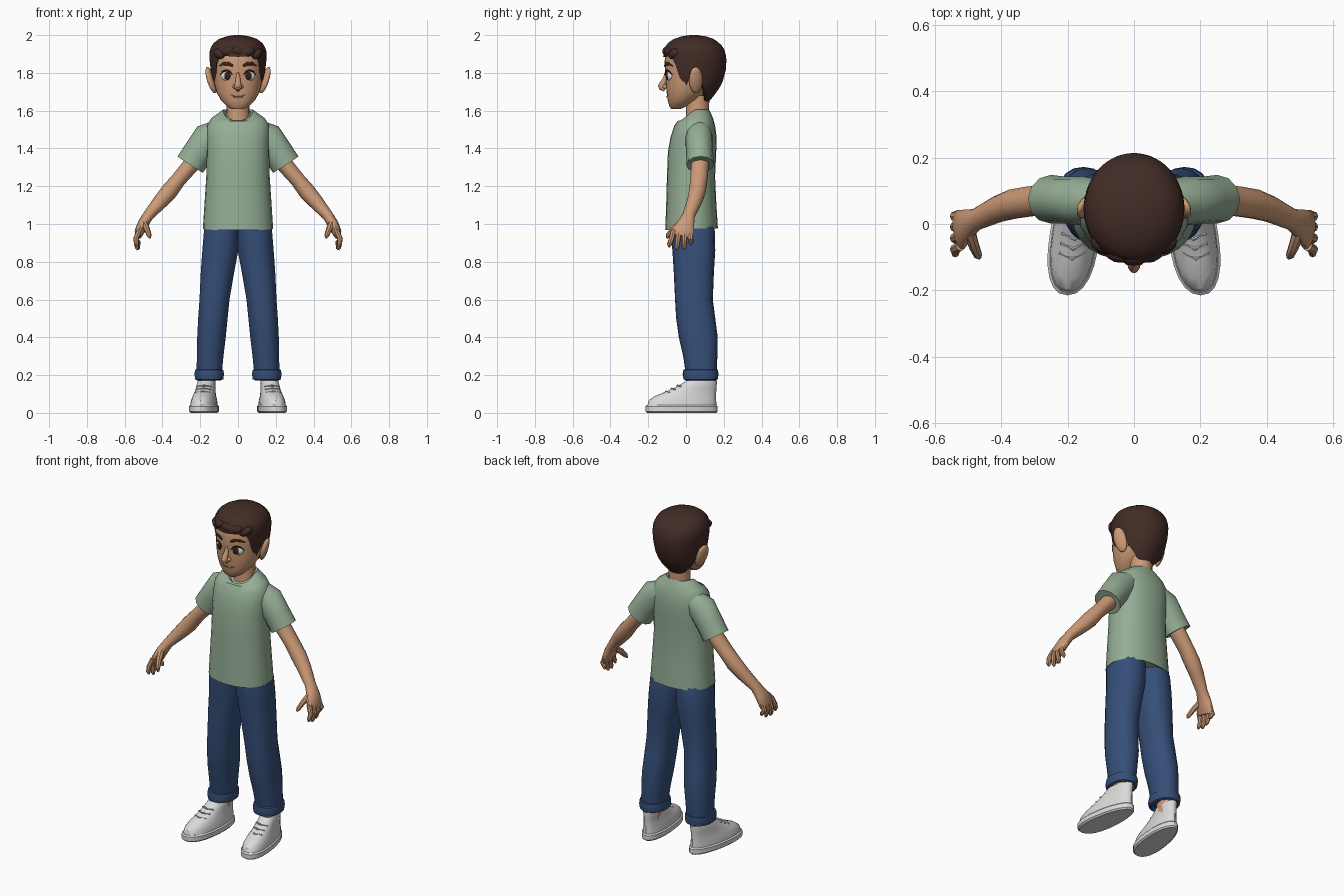
import bpy, bmesh, math
from mathutils import Vector, Matrix, Euler

COLORS = {
    "skin": (0.60, 0.32, 0.18), "hair_brown": (0.055, 0.025, 0.019),
    "shirt_green": (0.30, 0.42, 0.30), "denim_blue": (0.036, 0.078, 0.19),
    "shoe_white": (0.70, 0.70, 0.70), "lace_grey": (0.50, 0.50, 0.50),
    "eye_white": (0.80, 0.80, 0.78), "iris_brown": (0.035, 0.016, 0.010),
    "lip_brown": (0.28, 0.11, 0.07)}
MATS = {}
for key, rgb in COLORS.items():
    MATS[key] = bpy.data.materials.new(key)
    MATS[key].diffuse_color = (*rgb, 1)


def finish(name, bm, mat, mirror=False, angle=35):
    bmesh.ops.recalc_face_normals(bm, faces=bm.faces)
    me = bpy.data.meshes.new(name)
    bm.to_mesh(me)
    bm.free()
    me.materials.append(MATS[mat])
    ob = bpy.data.objects.new(name, me)
    bpy.context.collection.objects.link(ob)
    if mirror:
        ob.modifiers.new("mirror", 'MIRROR').use_mirror_merge = False
    bpy.ops.object.select_all(action='DESELECT')
    ob.select_set(True)
    bpy.context.view_layer.objects.active = ob
    bpy.ops.object.shade_smooth_by_angle(angle=math.radians(angle))
    return ob


def skin_rows(name, rows, mat, mirror=False):
    """Bridge closed rows of points and cap both ends."""
    bm = bmesh.new()
    vs = [[bm.verts.new(p) for p in row] for row in rows]
    n = len(vs[0])
    for a, b in zip(vs, vs[1:]):
        for i in range(n):
            j = (i + 1) % n
            bm.faces.new((a[i], a[j], b[j], b[i]))
    bm.faces.new(vs[0][::-1])
    bm.faces.new(vs[-1])
    return finish(name, bm, mat, mirror)


def power(v, e):
    return math.copysign(abs(v) ** e, v)


def stack(name, table, mat, mirror=False, seg=20, e=1.0, egg=0.0, skew=0.0):
    """Horizontal rings (z, x0, x1, y_front, y_back, front_drop)."""
    rows = []
    for z, x0, x1, yf, yb, *drop in table:
        row = []
        for i in range(seg):
            t = 2 * math.pi * i / seg
            c = math.cos(t)
            y = (yf + yb) / 2 - (yb - yf) / 2 * power(c, e)
            x = (x0 + x1) / 2 + (x1 - x0) / 2 * power(math.sin(t), e) * (1 + egg * c)
            row.append((x + skew * y, y, z - (drop[0] * max(0, c) if drop else 0)))
        rows.append(row)
    return skin_rows(name, rows, mat, mirror)


def tube(name, stations, mat, mirror=True, seg=12):
    """Rings square to a path: (centre, radius, radius_along_y)."""
    pts = [Vector(s[0]) for s in stations]
    rows = []
    for k, (c, r, ry) in enumerate(stations):
        t = (pts[min(k + 1, len(pts) - 1)] - pts[max(k - 1, 0)]).normalized()
        ref = Vector((0, 1, 0)) if abs(t.y) < 0.9 else Vector((0, 0, 1))
        s = (ref - t * ref.dot(t)).normalized()
        n = t.cross(s)
        rows.append([pts[k] + n * r * math.cos(a) + s * ry * math.sin(a)
                     for a in (2 * math.pi * i / seg for i in range(seg))])
    return skin_rows(name, rows, mat, mirror)


def ball(name, loc, size, mat, rot=(0, 0, 0), mirror=True, u=16, v=10):
    bm = bmesh.new()
    m = Matrix.LocRotScale(Vector(loc), Euler([math.radians(a) for a in rot]), Vector(size))
    bmesh.ops.create_uvsphere(bm, u_segments=u, v_segments=v, radius=1, matrix=m)
    return finish(name, bm, mat, mirror, 60)


def sample(table, z):
    """Linear lookup in a table sorted by its first column."""
    if z <= table[0][0]:
        return table[0][1:]
    for a, b in zip(table, table[1:]):
        if z <= b[0]:
            f = (z - a[0]) / (b[0] - a[0])
            return [p + (q - p) * f for p, q in zip(a[1:], b[1:])]
    return table[-1][1:]


# Head: (z, half width, front, back)
HEAD = [(1.608, .03, -.078, -.03), (1.622, .058, -.088, 0), (1.655, .09, -.097, .06),
        (1.70, .115, -.103, .11), (1.75, .126, -.107, .145), (1.80, .13, -.11, .165),
        (1.86, .134, -.114, .17), (1.91, .128, -.105, .16), (1.95, .10, -.07, .13)]
stack("head", [(z, -w, w, f, b) for z, w, f, b in HEAD], "skin", seg=28, e=.93)


def face_y(x, z):
    w, f, b = sample(HEAD, z)
    return (f + b) / 2 - (b - f) / 2 * math.sqrt(max(0, 1 - (x / w) ** 2))


stack("neck", [(1.50, -.075, .075, -.005, .125), (1.58, -.06, .06, 0, .12),
               (1.68, -.062, .062, 0, .125)], "skin")
ball("ear", (.142, .052, 1.762), (.019, .038, .073), "skin", (8, 16, 22))
ball("inner_ear", (.154, .045, 1.768), (.012, .024, .048), "lip_brown", (8, 16, 22)).scale = (.985, 1, 1)

# Nose, from the bridge to the rounded tip
tube("nose", [((0, -.100, 1.80), .008, .012), ((0, -.112, 1.765), .013, .013),
              ((0, -.128, 1.735), .018, .018), ((0, -.130, 1.722), .018, .016),
              ((0, -.112, 1.708), .010, .008)], "skin", False)
ball("nose_tip", (0, -.130, 1.731), (.015, .018, .014), "skin", mirror=False)
ball("nostril_wing", (.017, -.112, 1.727), (.012, .013, .011), "skin")

# Eyes, lids and brows
ball("eye_white", (.061, face_y(.061, 1.785) + .006, 1.785), (.031, .014, .027), "eye_white", (0, 0, 22))
ball("iris", (.057, face_y(.057, 1.785) - .004, 1.784), (.018, .007, .021), "iris_brown", (0, 0, 22))


def face_line(name, pts, r, mat, mirror=True, out=.001):
    tube(name, [((x, face_y(x, z) - out, z), r * k, r * k * .6) for x, z, k in pts], mat, mirror, 8)


face_line("upper_lid", [(.03, 1.789, .5), (.045, 1.808, 1), (.062, 1.814, 1),
                        (.08, 1.807, 1), (.094, 1.79, .5)], .005, "iris_brown", out=.006)
face_line("eyebrow", [(.028, 1.838, .7), (.05, 1.848, 1), (.075, 1.848, 1),
                      (.098, 1.836, .4)], .009, "hair_brown", out=.003)
face_line("mouth", [(-.04, 1.684, .5), (-.02, 1.675, 1), (0, 1.672, 1), (.02, 1.675, 1),
                    (.04, 1.684, .5)], .004, "lip_brown", False, .003)

# Hair cap whose lower edge follows a hairline by angle from the front
HAIR = [(1.64, .065, -.01, .115), (1.70, .116, -.07, .165), (1.75, .135, -.10, .193),
        (1.82, .145, -.115, .212), (1.88, .152, -.121, .214), (1.92, .150, -.118, .205),
        (1.955, .133, -.100, .182), (1.98, .10, -.065, .145), (1.994, .06, -.02, .105),
        (2.0, .02, .02, .06)]
LINE = [(0, 1.885), (30, 1.89), (48, 1.87), (56, 1.80), (61, 1.73), (73, 1.73), (80, 1.80),
        (100, 1.80), (110, 1.72), (130, 1.655), (180, 1.64)]
rows = []
SEG = 56
for k in range(-1, 15):
    row = []
    for i in range(SEG):
        t = 2 * math.pi * i / SEG
        deg = math.degrees(min(t, 2 * math.pi - t))
        low = sample(LINE, deg)[0]
        f = max(k, 0) / 14
        z = low + (2.0 - low) * (1 - (1 - f) ** 1.5)
        w, yf, yb = sample(HAIR, z)
        s = .88 if k < 0 else 1
        row.append((w * s * math.sin(t), (yf + yb) / 2 - (yb - yf) / 2 * s * math.cos(t), z))
    rows.append(row)
skin_rows("hair", rows, "hair_brown")
# Swept locks along the fringe
for i, (x, y, z, r) in enumerate([(-.095, -.062, 1.90, 25), (-.05, -.088, 1.915, -20),
                                  (0, -.098, 1.915, 15), (.05, -.088, 1.91, -15),
                                  (.095, -.062, 1.90, -30)]):
    ball(f"hair_lock_{i + 1}", (x, y, z), (.042, .028, .026), "hair_brown",
         (0, r, x * 350), False, 10, 6)

# Shirt body with a dipped neckline
stack("shirt_body", [(z, -w, w, f, b, d) for z, w, f, b, d in [
    (.985, .172, -.095, .155, .01), (.975, .186, -.11, .169, .008), (1.1, .178, -.105, .161, 0),
    (1.25, .168, -.101, .154, 0), (1.38, .166, -.096, .16, 0), (1.46, .168, -.082, .162, 0),
    (1.52, .166, -.062, .154, 0), (1.56, .142, -.045, .143, .015), (1.59, .10, -.033, .13, .045),
    (1.605, .08, -.026, .122, .058), (1.595, .068, -.012, .115, .058)]],
    "shirt_green", seg=24, e=.88)
tube("sleeve", [((.09, .07, 1.50), .06, .06), ((.155, .07, 1.455), .086, .074),
                ((.21, .072, 1.38), .080, .071), ((.252, .075, 1.315), .080, .073),
                ((.246, .075, 1.324), .066, .060)], "shirt_green")

# Arm and palm
tube("arm", [((.20, .075, 1.38), .05, .05), ((.255, .073, 1.305), .043, .048),
             ((.315, .068, 1.235), .040, .046), ((.365, .060, 1.172), .045, .045),
             ((.41, .045, 1.12), .040, .040), ((.475, .014, 1.045), .029, .033),
             ((.503, .000, 1.00), .029, .046), ((.522, -.016, .958), .026, .062),
             ((.528, -.022, .935), .017, .055)], "skin", seg=14)
# Fingers fan along y, the middle ones longest
for i, (y0, y1, z1) in enumerate([(-.066, -.088, .878), (-.036, -.049, .862),
                                  (-.007, -.010, .866), (.021, .026, .888)]):
    x1 = .538 - .004 * i
    tube(f"finger_{i + 1}", [((.523, y0, .965), .015, .016), ((.541, (y0 + y1) / 2, .92), .014, .015),
                             ((x1, y1, z1 + .014), .012, .013), ((x1 - .004, y1, z1), .006, .006)],
         "skin", seg=8)
tube("thumb", [((.496, -.022, 1.005), .018, .022), ((.482, -.066, .972), .016, .018),
               ((.470, -.094, .940), .013, .014), ((.466, -.102, .926), .006, .006)], "skin", seg=8)

# Trouser legs, turned-up cuffs and ankles
stack("trouser_leg", [(1.03, -.01, .160, -.08, .14), (.97, -.008, .181, -.085, .152),
                      (.86, -.003, .190, -.072, .155), (.75, .018, .198, -.065, .148),
                      (.60, .044, .205, -.058, .142), (.50, .054, .212, -.052, .155),
                      (.40, .064, .217, -.038, .168), (.30, .076, .219, -.015, .166),
                      (.20, .086, .220, 0, .162)], "denim_blue", True, 18, .88)
stack("trouser_cuff", [(.232, .092, .212, 0, .155), (.228, .077, .228, -.014, .169),
                       (.205, .073, .232, -.018, .172), (.178, .077, .228, -.013, .168),
                       (.172, .090, .215, 0, .156), (.19, .10, .205, .01, .145)],
      "denim_blue", True, 18, .88)
stack("ankle", [(.10, .12, .205, .02, .145), (.21, .115, .20, .02, .145)], "skin", True, 14)

# Shoes: sole, upper and laces, toes turned slightly out
stack("shoe_sole", [(0, .108, .24, -.205, .16), (.008, .10, .25, -.215, .168),
                    (.034, .10, .25, -.215, .168), (.041, .107, .243, -.207, .161)],
      "shoe_white", True, 24, .9, .13, -.12)
stack("shoe_upper", [(.034, .107, .243, -.206, .161), (.065, .110, .240, -.198, .160),
                     (.088, .117, .233, -.168, .159), (.11, .123, .228, -.112, .160),
                     (.135, .127, .224, -.058, .161), (.16, .128, .222, -.014, .164),
                     (.172, .132, .218, -.002, .164), (.164, .143, .207, .014, .150)],
      "shoe_white", True, 24, .9, .13, -.12)
for i, (y, z) in enumerate([(-.10, .110), (-.07, .126), (-.04, .142)]):
    cx = .175 - .12 * y
    tube(f"shoe_lace_{i + 1}", [((cx - .038, y + .012, z - .002), .004, .005),
                                ((cx, y - .006, z + .003), .005, .006),
                                ((cx + .038, y + .012, z - .002), .004, .005)], "lace_grey", seg=6)
